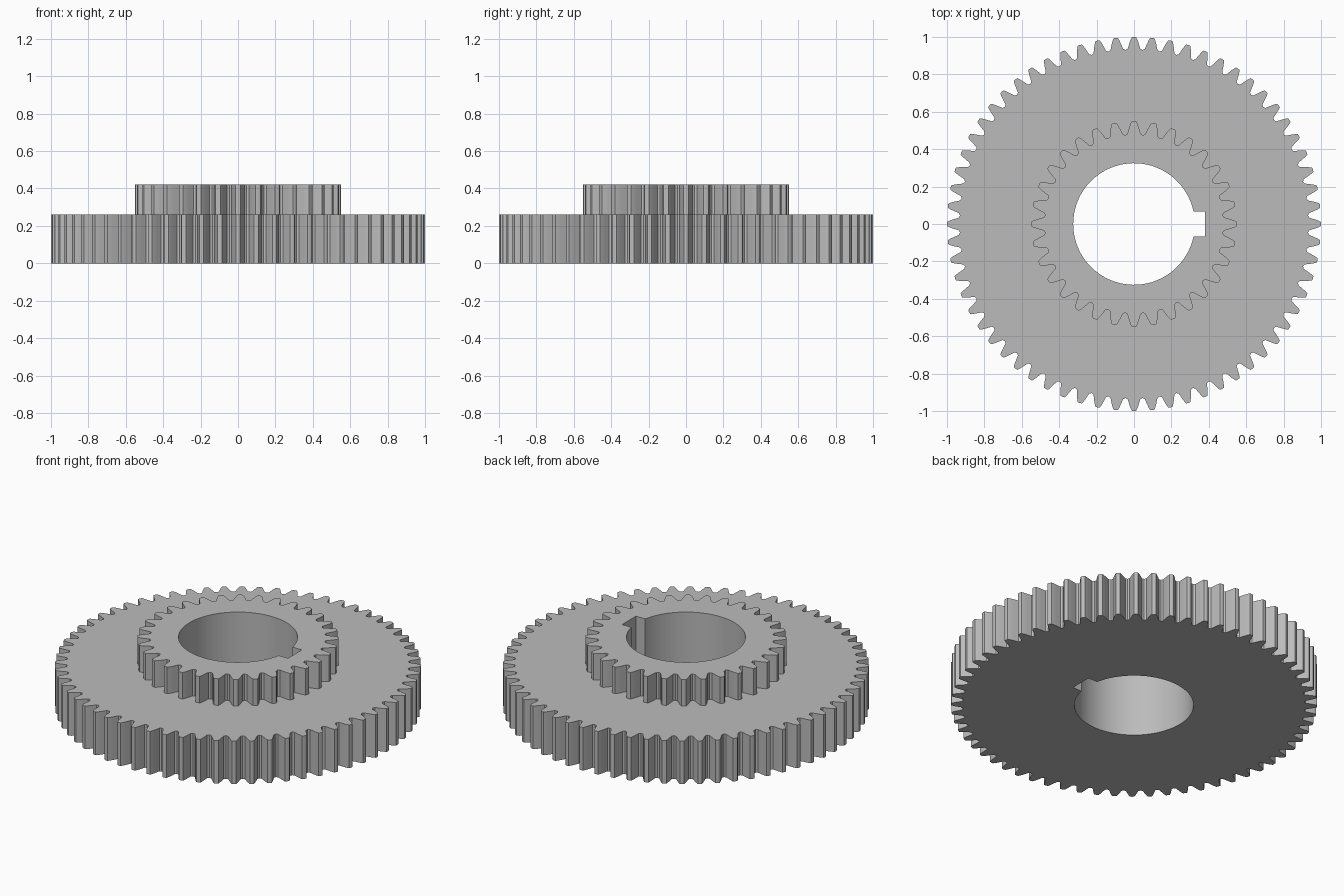
import bpy
import bmesh
from math import pi, sin, cos, asin, radians

if "Cube" in bpy.data.objects:
    bpy.data.objects.remove(bpy.data.objects["Cube"], do_unlink=True)

steel = bpy.data.materials.new("grey steel")
steel.use_nodes = True
GREY = (0.5, 0.5, 0.5, 1)
steel.diffuse_color = GREY
steel.node_tree.nodes["Principled BSDF"].inputs["Base Color"].default_value = GREY

LOWER_TOP, UPPER_TOP = 0.26, 0.42
BORE, KEY_DEPTH, KEY_HALF = 0.325, 0.38, 0.066


def gear_outline(teeth, tip):
    """Counter-clockwise spur gear profile with a tooth on +x."""
    module = 2 * tip / (teeth + 2)
    pitch = 2 * pi / teeth
    # (fraction of pitch from tooth centre, depth below the tip in modules)
    flank = [(0.12, 0.04), (0.19, 0.5), (0.25, 1.0), (0.31, 1.55), (0.37, 2.05)]
    tooth = [(-f, d) for f, d in reversed(flank)] + [(0, 0)] + flank + [(0.5, 2.25)]
    return [((tip - d * module) * cos((i + f) * pitch),
             (tip - d * module) * sin((i + f) * pitch))
            for i in range(teeth) for f, d in tooth]


def bore_outline(steps=72):
    """Round bore with a rectangular keyway on +x."""
    start = asin(KEY_HALF / BORE)
    span = 2 * (pi - start)
    arc = [(BORE * cos(start + span * i / steps), BORE * sin(start + span * i / steps))
           for i in range(steps + 1)]
    return arc + [(KEY_DEPTH, -KEY_HALF), (KEY_DEPTH, KEY_HALF)]


def add_loop(bm, outline, z):
    return [bm.verts.new((x, y, z)) for x, y in outline]


def add_wall(bm, outline, z0, z1, inward=False):
    low, high = add_loop(bm, outline, z0), add_loop(bm, outline, z1)
    for i in range(len(low)):
        j = (i + 1) % len(low)
        quad = [low[i], low[j], high[j], high[i]]
        bm.faces.new(quad[::-1] if inward else quad)


def add_cap(bm, outer, inner, z, up):
    edges = []
    for outline in (outer, inner):
        loop = add_loop(bm, outline, z)
        edges += [bm.edges.new((v, loop[i - 1])) for i, v in enumerate(loop)]
    filled = bmesh.ops.triangle_fill(bm, edges=edges, use_beauty=True, normal=(0, 0, 1))
    for face in filled["geom"]:
        if isinstance(face, bmesh.types.BMFace):
            face.normal_update()
            if (face.normal.z > 0) != up:
                face.normal_flip()


def finish(bm, name):
    bmesh.ops.remove_doubles(bm, verts=bm.verts, dist=0.00001)
    mesh = bpy.data.meshes.new(name)
    bm.to_mesh(mesh)
    bm.free()
    mesh.materials.append(steel)
    obj = bpy.data.objects.new(name, mesh)
    bpy.context.collection.objects.link(obj)
    bpy.ops.object.select_all(action="DESELECT")
    obj.select_set(True)
    bpy.context.view_layer.objects.active = obj
    bpy.ops.object.shade_smooth_by_angle(angle=radians(8))


large = gear_outline(64, 1.0)
small = gear_outline(32, 0.55)
bore = bore_outline()

# Large lower gear, its top face ending at the small gear's outline
bm = bmesh.new()
add_wall(bm, large, 0, LOWER_TOP)
add_wall(bm, bore, 0, LOWER_TOP, inward=True)
add_cap(bm, large, bore, 0, up=False)
add_cap(bm, large, small, LOWER_TOP, up=True)
finish(bm, "large_gear")

# Small upper gear
bm = bmesh.new()
add_wall(bm, small, LOWER_TOP, UPPER_TOP)
add_wall(bm, bore, LOWER_TOP, UPPER_TOP, inward=True)
add_cap(bm, small, bore, UPPER_TOP, up=True)
finish(bm, "small_gear")
